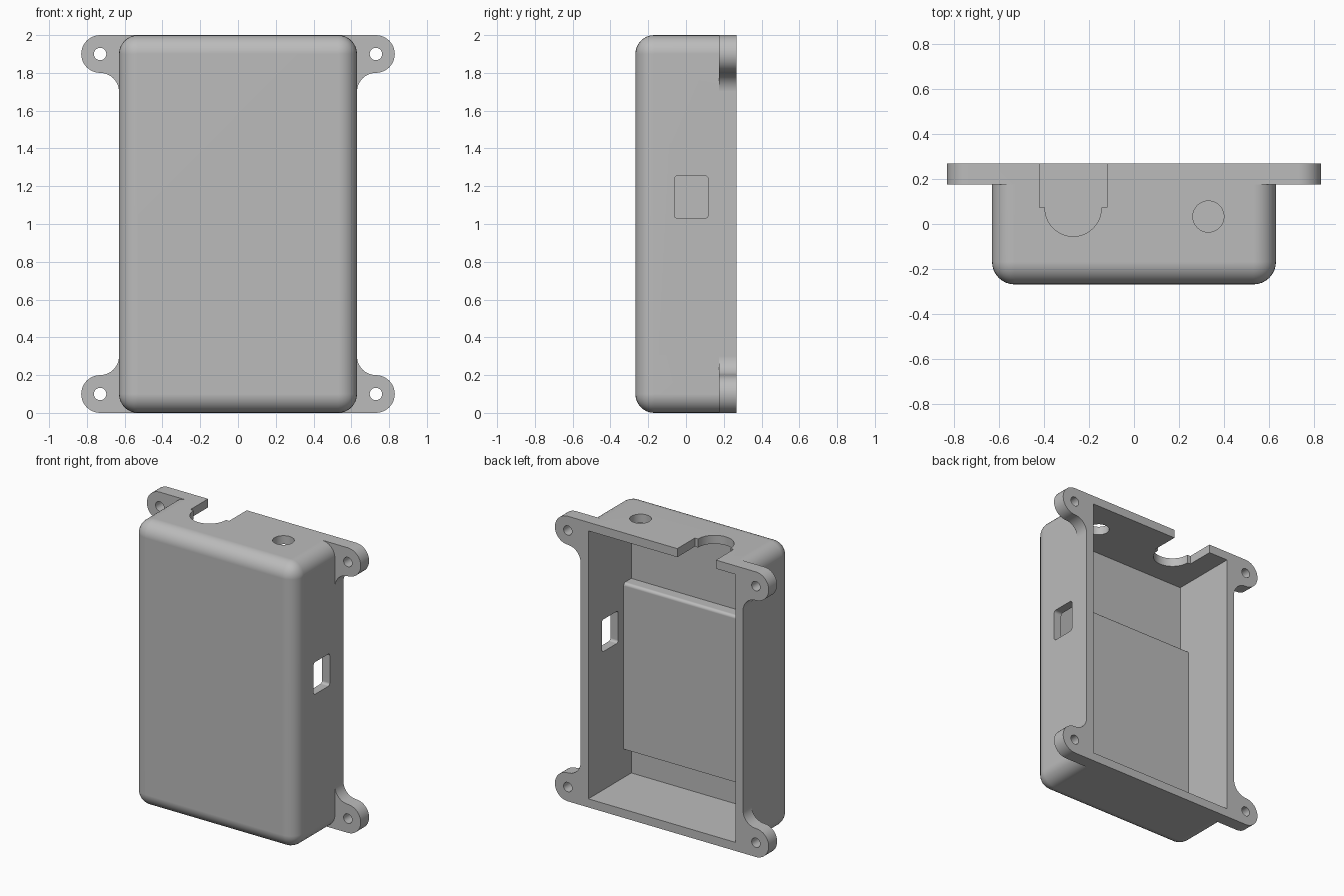
import bpy, bmesh
from math import pi, sin, cos
from mathutils import Vector

if "Cube" in bpy.data.objects:
    bpy.data.objects.remove(bpy.data.objects["Cube"])

W, D, H = 0.63, 0.268, 2.0      # half width, half depth, height
R, WALL, EAR = 0.1, 0.06, 0.093  # edge radius, wall and ear thickness

grey = bpy.data.materials.new("plain grey")
grey.use_nodes = True
grey.diffuse_color = (0.5, 0.5, 0.5, 1)
grey.node_tree.nodes["Principled BSDF"].inputs["Base Color"].default_value = (0.5, 0.5, 0.5, 1)


def finish(name, bm):
    bmesh.ops.recalc_face_normals(bm, faces=bm.faces)
    mesh = bpy.data.meshes.new(name)
    bm.to_mesh(mesh)
    bm.free()
    mesh.materials.append(grey)
    obj = bpy.data.objects.new(name, mesh)
    bpy.context.collection.objects.link(obj)
    return obj


def box_bm(lo, hi):
    bm = bmesh.new()
    bmesh.ops.create_cube(bm, size=1)
    lo, hi = Vector(lo), Vector(hi)
    for v in bm.verts:
        v.co = (lo + hi) / 2 + v.co * (hi - lo)
    return bm


def round_edges(bm, edges, radius, segments):
    bmesh.ops.bevel(bm, geom=edges, offset=radius, segments=segments,
                    profile=0.5, affect='EDGES', clamp_overlap=False)


def arc(cx, cy, r, start, end, n):
    return [(cx + r * cos(start + (end - start) * i / n),
             cy + r * sin(start + (end - start) * i / n)) for i in range(n + 1)]


def prism(name, points, place, depth):
    bm = bmesh.new()
    face = bm.faces.new([bm.verts.new(place(a, b)) for a, b in points])
    ext = bmesh.ops.extrude_face_region(bm, geom=[face])["geom"]
    bmesh.ops.translate(bm, vec=depth, verts=[g for g in ext if isinstance(g, bmesh.types.BMVert)])
    return finish(name, bm)


def combine(target, tool, operation):
    mod = target.modifiers.new(operation.lower(), 'BOOLEAN')
    mod.operation, mod.solver, mod.object = operation, 'EXACT', tool
    bpy.context.view_layer.objects.active = target
    bpy.ops.object.modifier_apply(modifier=mod.name)
    bpy.data.objects.remove(tool)


# Outer shell: rounded block cut flat at the open back
bm = box_bm((-W, -D, 0), (W, D + R, H))
round_edges(bm, bm.edges[:], R, 8)
cut = bmesh.ops.bisect_plane(bm, geom=bm.verts[:] + bm.edges[:] + bm.faces[:],
                             plane_co=(0, D, 0), plane_no=(0, 1, 0), clear_outer=True)
bmesh.ops.holes_fill(bm, edges=[e for e in bm.edges if e.is_boundary])
case = finish("enclosure_shell", bm)

# Four mounting ears with a concave blend into the side walls
ear = [(W - 0.15, H)] + arc(0.73, H - R, R, pi / 2, -pi / 2, 20)
ear += arc(0.73, H - 3 * R, R, pi / 2, pi, 10)[1:] + [(W - 0.15, H - 3 * R)]
for sx in (1, -1):
    for top in (True, False):
        place = lambda x, z: (sx * x, D - EAR, z if top else H - z)
        combine(case, prism("mounting_ear", ear, place, (0, EAR, 0)), 'UNION')

# Hollow inside
combine(case, finish("cavity", box_bm((WALL - W, WALL - D, WALL), (W - WALL, D + R, H - WALL))),
        'DIFFERENCE')

# Screw holes
for sx in (1, -1):
    for z in (R, H - R):
        hole = arc(sx * 0.73, z, 0.033, 0, 2 * pi, 24)[:-1]
        combine(case, prism("screw_hole", hole, lambda x, z: (x, 0, z), (0, 1, 0)), 'DIFFERENCE')

# Side port with rounded corners
bm = box_bm((0.5, -0.062, 1.03), (0.8, 0.118, 1.255))
round_edges(bm, [e for e in bm.edges if abs(e.verts[0].co.x - e.verts[1].co.x) > 0.1], 0.018, 4)
combine(case, finish("side_port", bm), 'DIFFERENCE')

# Round hole and open cable slot in the top wall
on_top = lambda x, y: (x, y, H - 0.2)
circle = arc(0.33, 0.033, 0.069, 0, 2 * pi, 40)[:-1]
combine(case, prism("top_hole", circle, on_top, (0, 0, 0.4)), 'DIFFERENCE')
slot = [(-0.42, 0.4), (-0.42, 0.073), (-0.395, 0.073)]
slot += arc(-0.27, 0.07, 0.125, pi, 2 * pi, 24)
slot += [(-0.145, 0.073), (-0.12, 0.073), (-0.12, 0.4)]
combine(case, prism("cable_slot", slot, on_top, (0, 0, 0.4)), 'DIFFERENCE')

# Raised inner pad with a softened upper edge
bm = box_bm((WALL - W, WALL - D - 0.02, 0.26), (W - WALL, -0.123, 1.425))
upper = [e for e in bm.edges if all(v.co.z > 1 and v.co.y > -0.15 for v in e.verts)]
round_edges(bm, upper, 0.02, 5)
pad = finish("inner_pad", bm)

# Smooth fillets, crisp edges
for obj in (case, pad):
    bpy.ops.object.select_all(action='DESELECT')
    obj.select_set(True)
    bpy.context.view_layer.objects.active = obj
    bpy.ops.object.shade_smooth_by_angle(angle=pi / 6)
    weighted = obj.modifiers.new("weighted_normals", 'WEIGHTED_NORMAL')
    weighted.keep_sharp = True
